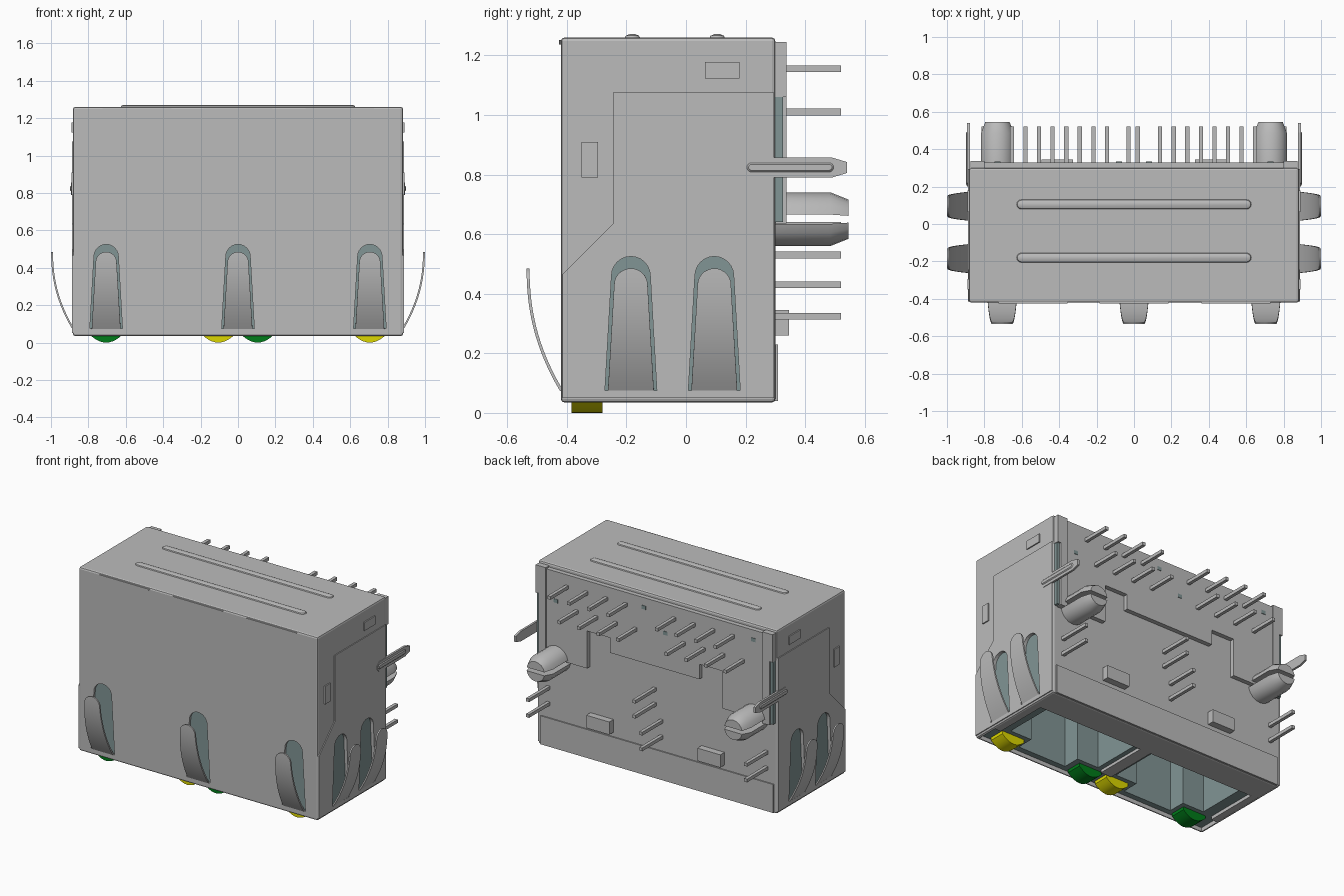
import bpy, bmesh, math
from mathutils import Vector

cube = bpy.data.objects.get("Cube")
if cube:
    bpy.data.objects.remove(cube, do_unlink=True)


def material(name, rgb):
    m = bpy.data.materials.new(name)
    m.use_nodes = True
    m.diffuse_color = (*rgb, 1)
    m.node_tree.nodes["Principled BSDF"].inputs["Base Color"].default_value = (*rgb, 1)
    return m


METAL = material("grey metal", (0.50, 0.50, 0.50))
PLASTIC = material("blue grey plastic", (0.22, 0.30, 0.30))
YELLOW = material("yellow lens", (0.72, 0.68, 0.0))
GREEN = material("green lens", (0.0, 0.20, 0.01))


def finish(name, bm, mat, smooth=False):
    bmesh.ops.recalc_face_normals(bm, faces=bm.faces)
    me = bpy.data.meshes.new(name)
    bm.to_mesh(me)
    bm.free()
    ob = bpy.data.objects.new(name, me)
    bpy.context.collection.objects.link(ob)
    me.materials.append(mat)
    if smooth:
        select(ob)
        bpy.ops.object.shade_smooth_by_angle(angle=math.radians(35))
    return ob


def select(ob):
    bpy.ops.object.select_all(action='DESELECT')
    ob.select_set(True)
    bpy.context.view_layer.objects.active = ob


def apply(ob, kind, **settings):
    mod = ob.modifiers.new(kind.lower(), kind)
    for k, v in settings.items():
        setattr(mod, k, v)
    select(ob)
    bpy.ops.object.modifier_apply(modifier=mod.name)


def cut(ob, *cutters):
    for c in cutters:
        c.hide_render = True
        apply(ob, 'BOOLEAN', object=c, operation='DIFFERENCE', solver='EXACT')
        bpy.data.objects.remove(c, do_unlink=True)


PLACE = {'x': lambda p, t: (t, p[0], p[1]),
         'y': lambda p, t: (p[0], t, p[1]),
         'z': lambda p, t: (p[0], p[1], t)}


def loft(name, rings, axis, mat, smooth=False):
    """Skin a list of (outline, offset along axis) rings and cap both ends."""
    bm = bmesh.new()
    vs = [[bm.verts.new(PLACE[axis](p, t)) for p in pts] for pts, t in rings]
    n = len(vs[0])
    for a, b in zip(vs, vs[1:]):
        for i in range(n):
            bm.faces.new((a[i], a[(i + 1) % n], b[(i + 1) % n], b[i]))
    bm.faces.new(vs[0])
    bm.faces.new(vs[-1])
    return finish(name, bm, mat, smooth)


def prism(name, pts, axis, a, b, mat, smooth=False):
    return loft(name, [(pts, a), (pts, b)], axis, mat, smooth)


def box(name, x0, x1, y0, y1, z0, z1, mat):
    return prism(name, [(x0, y0), (x1, y0), (x1, y1), (x0, y1)], 'z', z0, z1, mat)


def arch(c):
    """Tapered slot with a round top."""
    arc = [(c + 0.065 * math.cos(math.pi * i / 12), 0.46 + 0.065 * math.sin(math.pi * i / 12))
           for i in range(13)]
    return [(c - 0.087, 0.075), (c + 0.087, 0.075)] + arc


FRONT_X = (-0.705, 0, 0.705)
SIDE_Y = (-0.185, 0.095)

# Sheet metal shell, hollow and open below, with spring slots
shell = box("shell", -0.882, 0.882, -0.42, 0.30, 0.035, 1.26, METAL)
apply(shell, 'BEVEL', width=0.012, segments=2, limit_method='ANGLE')
cut(shell, box("hollow", -0.866, 0.866, -0.405, 0.285, -0.1, 1.245, METAL))

# Side panels, slightly raised, with the diagonal front corners
sides = []
panel = [(-0.415, 0.05), (0.295, 0.05), (0.295, 1.075), (-0.245, 1.075), (-0.245, 0.635), (-0.415, 0.465)]
for s in (-1, 1):
    p = prism("side_panel", panel, 'x', s * 0.876, s * 0.888, METAL)
    sides.append(p)

for c in FRONT_X:
    cut(shell, prism("slot", arch(c), 'y', -0.5, -0.38, METAL))
for s, p in zip((-1, 1), sides):
    for c in SIDE_Y:
        cut(shell, prism("slot", arch(c), 'x', s * 0.84, s * 0.95, METAL))
        cut(p, prism("slot", arch(c), 'x', s * 0.84, s * 0.95, METAL))

# Plastic core with two downward ports, each with a latch notch
core = box("plastic_core", -0.864, 0.864, -0.403, 0.283, 0.06, 1.243, PLASTIC)
for s in (-1, 1):
    c = s * 0.41
    outline = [(c - 0.34, 0.11), (c - 0.34, -0.25), (c - 0.18, -0.25), (c - 0.18, -0.365),
               (c + 0.18, -0.365), (c + 0.18, -0.25), (c + 0.34, -0.25), (c + 0.34, 0.11)]
    cut(core, prism("port", outline, 'z', -0.1, 0.95, PLASTIC))
    # Sloping contacts inside the port
    for i in range(8):
        x = c + (i - 3.5) * 0.0725
        prism("contact", [(0.11, 0.30), (0.11, 0.33), (-0.06, 0.72), (-0.075, 0.72)], 'x',
              x - 0.012, x + 0.012, METAL)

# Bottom rims of the shell
box("bottom_rear_rim", -0.87, 0.87, 0.11, 0.29, 0.036, 0.058, METAL)
for s in (-1, 1):
    box("bottom_side_rim", *sorted((s * 0.82, s * 0.87)), -0.26, 0.12, 0.036, 0.058, METAL)
box("bottom_divider", -0.04, 0.04, -0.26, 0.12, 0.04, 0.059, METAL)


# Curved spring fingers
def finger(name, base, side, out):
    base, side, out = Vector(base), Vector(side), Vector(out)
    bm = bmesh.new()
    rows = []
    for i in range(21):
        z = 0.075 + 0.41 * math.sin(math.pi / 2 * i / 20)
        w = 0.077 - 0.024 * (z - 0.075) / 0.41
        if z > 0.435:
            w *= math.sqrt(max(0.03, 1 - ((z - 0.435) / 0.05) ** 2))
        d = 0.112 * (1 - ((0.485 - z) / 0.41) ** 2.2)
        mid = base + out * d + Vector((0, 0, z))
        rows.append([bm.verts.new(mid - side * w), bm.verts.new(mid + side * w)])
    for a, b in zip(rows, rows[1:]):
        bm.faces.new((a[0], a[1], b[1], b[0]))
    ob = finish(name, bm, METAL)
    apply(ob, 'SOLIDIFY', thickness=0.01, offset=0)
    select(ob)
    bpy.ops.object.shade_smooth_by_angle(angle=math.radians(35))


for c in FRONT_X:
    finger("front_spring", (c, -0.418, 0), (1, 0, 0), (0, -1, 0))
for s in (-1, 1):
    for c in SIDE_Y:
        finger("side_spring", (s * 0.882, c, 0), (0, 1, 0), (s, 0, 0))


# Rounded stiffening ribs on the top
def capsule(cx, cy, half, r):
    pts = []
    for i in range(18):
        a = -math.pi / 2 + math.pi * (i % 9) / 8 + (math.pi if i > 8 else 0)
        pts.append((cx + (half - r) * (1 if i < 9 else -1) + r * math.cos(a), cy + r * math.sin(a)))
    return pts


for y in (-0.18, 0.105):
    loft("top_rib", [(capsule(0, y, 0.63, 0.028), 1.255), (capsule(0, y, 0.624, 0.022), 1.266),
                     (capsule(0, y, 0.612, 0.01), 1.271)], 'z', METAL, True)

# Folded tabs along the top front edge
for c in (-0.54, 0, 0.545):
    prism("front_tab", [(c - 0.185, 1.252), (c - 0.17, 1.237), (c + 0.17, 1.237), (c + 0.185, 1.252)],
          'y', -0.426, -0.41, METAL)

# Small latch dimples on the sides
for s in (-1, 1):
    for y0, y1, z0, z1 in ((-0.35, -0.295, 0.79, 0.91), (0.063, 0.18, 1.122, 1.178)):
        box("side_dimple", *sorted((s * 0.875, s * 0.890)), y0, y1, z0, z1, METAL)

# Rear cover: stepped plate, lower strip, blocks and side pieces
prism("rear_plate", [(-0.85, 1.235), (-0.85, 0.65), (-0.50, 0.65), (-0.50, 0.90), (-0.33, 0.90),
                     (-0.33, 0.80), (0.33, 0.80), (0.33, 0.90), (0.50, 0.90), (0.50, 0.65),
                     (0.85, 0.65), (0.85, 1.235)], 'y', 0.295, 0.33, METAL)
box("rear_lower_strip", -0.86, 0.86, 0.295, 0.308, 0.04, 0.23, METAL)
for s in (-1, 1):
    box("rear_block", s * 0.41 - 0.085, s * 0.41 + 0.085, 0.295, 0.345, 0.26, 0.345, METAL)
    box("rear_side_insert", *sorted((s * 0.845, s * 0.872)), 0.295, 0.326, 0.64, 1.06, PLASTIC)
    box("rear_upper_flange", *sorted((s * 0.83, s * 0.875)), 0.295, 0.337, 1.06, 1.245, METAL)
    box("rear_flange_edge", *sorted((s * 0.80, s * 0.852)), 0.295, 0.337, 0.635, 1.245, METAL)
for x, z in ((0.73, 1.04), (0.08, 1.17), (-0.08, 1.04), (-0.73, 1.17)):
    box("rear_plug", x - 0.015, x + 0.015, 0.325, 0.333, z - 0.012, z + 0.012, PLASTIC)

# Solder pins: two staggered rows per port, then centre and outer groups
pins = []
for start in (0.6475, -0.145):
    pins += [(start - 0.0725 * i, 1.01 if i % 2 else 1.155) for i in range(8)]
pins += [(0.02, 0.63), (0.02, 0.53), (-0.03, 0.43), (-0.03, 0.325)]
pins += [(s * 0.805, z) for s in (-1, 1) for z in (0.43, 0.325)]
for x, z in pins:
    box("pin", x - 0.011, x + 0.011, 0.28, 0.52, z - 0.011, z + 0.011, METAL)


# Split locating pegs and side ground blades
def half_peg(x, up, r):
    pts = []
    for i in range(9):
        a = math.radians(10 + 20 * i)
        pts.append((x + r * math.cos(a), 0.65 + up * r * math.sin(a)))
    return pts


for s in (-1, 1):
    for up in (-1, 1):
        loft("locating_peg", [(half_peg(s * 0.73, up, r), y) for r, y in
                              ((0.09, 0.29), (0.09, 0.485), (0.066, 0.545))], 'y', METAL, True)
    blade = [(0.20, 0.81), (0.22, 0.79), (0.49, 0.79), (0.54, 0.805),
             (0.54, 0.842), (0.49, 0.857), (0.22, 0.857), (0.20, 0.838)]
    prism("ground_blade", blade, 'x', s * 0.878, s * 0.892, METAL)
    loft("blade_rib", [(capsule(0.35, 0.824, 0.15, 0.02), s * 0.888),
                       (capsule(0.35, 0.824, 0.14, 0.01), s * 0.897)], 'x', METAL, True)

# Indicator lenses with curved undersides
for x, mat, name in ((-0.705, GREEN, "green_lens"), (-0.105, YELLOW, "yellow_lens"),
                     (0.105, GREEN, "green_lens"), (0.705, YELLOW, "yellow_lens")):
    pts = [(x + 0.085 * k / 5, 0.04 * (k / 5) ** 2) for k in range(-5, 6)]
    prism(name, pts + [(x + 0.085, 0.08), (x - 0.085, 0.08)], 'y', -0.385, -0.28, mat, True)
